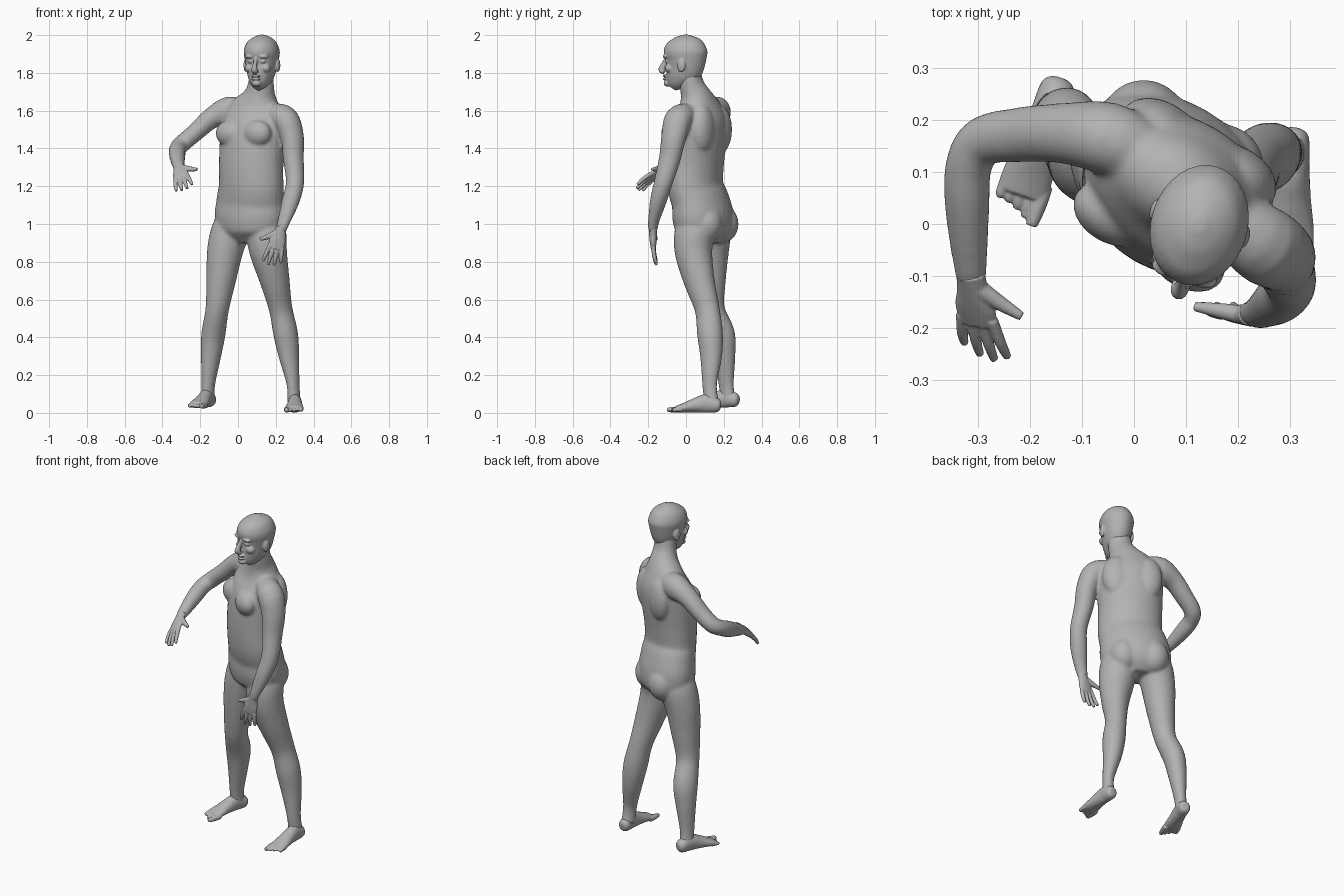
import bpy
import bmesh
from math import cos, sin, pi, radians
from mathutils import Matrix, Vector

if "Cube" in bpy.data.objects:
    bpy.data.objects.remove(bpy.data.objects["Cube"], do_unlink=True)

skin = bpy.data.materials.new("plain grey")
skin.use_nodes = True
GREY = (0.45, 0.45, 0.45, 1)
skin.diffuse_color = GREY
shader = next(n for n in skin.node_tree.nodes if n.type == "BSDF_PRINCIPLED")
shader.inputs["Base Color"].default_value = GREY
shader.inputs["Roughness"].default_value = 0.7


def blend(points, steps):
    """Smooth path through points that also carry their two radii."""
    out = []
    last = len(points) - 1
    for i in range(last):
        p0, p1, p2, p3 = (Vector(points[min(max(k, 0), last)])
                          for k in (i - 1, i, i + 1, i + 2))
        for k in range(steps):
            t = k / steps
            out.append((2 * p1 + (p2 - p0) * t
                        + (2 * p0 - 5 * p1 + 4 * p2 - p3) * t ** 2
                        + (3 * p1 - p0 - 3 * p2 + p3) * t ** 3) / 2)
    out.append(Vector(points[last]))
    return out


def tube(bm, points, hint, frame=Matrix(), sides=24, steps=4):
    """Closed limb of elliptical rings; first radius lies along the hint."""
    path = blend(points, steps)
    centres = [Vector(p[:3]) for p in path]
    rings = []
    for i, p in enumerate(path):
        along = (centres[min(i + 1, len(path) - 1)] - centres[max(i - 1, 0)]).normalized()
        u = Vector(hint)
        u = (u - along * u.dot(along)).normalized()
        v = along.cross(u)
        a, b = max(p[3], 0.003), max(p[4], 0.003)
        ring = []
        for k in range(sides):
            ang = 2 * pi * k / sides
            ring.append(bm.verts.new(frame @ (centres[i] + u * a * cos(ang) + v * b * sin(ang))))
        rings.append(ring)
    for low, high in zip(rings, rings[1:]):
        for k in range(sides):
            j = (k + 1) % sides
            bm.faces.new((low[k], low[j], high[j], high[k]))
    bm.faces.new(rings[0])
    bm.faces.new(rings[-1])


def ball(bm, pos, size, frame=Matrix()):
    mat = frame @ Matrix.Translation(pos) @ Matrix.Diagonal((*size, 1))
    bmesh.ops.create_uvsphere(bm, u_segments=20, v_segments=12, radius=1, matrix=mat)


def pair(bm, pos, size, frame):
    for side in (-1, 1):
        ball(bm, (side * pos[0], pos[1], pos[2]), size, frame)


def turned(x, y, degrees):
    """Frame with x to the model's left and y to its back."""
    return Matrix.Translation((x, y, 0)) @ Matrix.Rotation(-radians(degrees), 4, "Z")


def axes(origin, side, along):
    """Frame with x along side, y along the limb."""
    y = Vector(along).normalized()
    x = Vector(side)
    x = (x - y * x.dot(y)).normalized()
    mat = Matrix((x, y, x.cross(y))).transposed().to_4x4()
    mat.translation = Vector(origin)
    return mat


def finish(name, bm, voxel, passes):
    """Fuse the overlapping volumes into one smooth skin."""
    bmesh.ops.recalc_face_normals(bm, faces=bm.faces)
    mesh = bpy.data.meshes.new(name)
    bm.to_mesh(mesh)
    bm.free()
    mesh.materials.append(skin)
    mesh.shade_smooth()
    obj = bpy.data.objects.new(name, mesh)
    bpy.context.collection.objects.link(obj)
    fuse = obj.modifiers.new("fuse", "REMESH")
    fuse.mode = "VOXEL"
    fuse.voxel_size = voxel
    fuse.use_smooth_shade = True
    relax = obj.modifiers.new("relax", "SMOOTH")
    relax.factor = 0.5
    relax.iterations = passes
    return obj


# Body: trunk and neck, turned towards the model's right
body = bmesh.new()
across = (cos(radians(30)), -sin(radians(30)), 0)
trunk = [(.06, .10, .90, .09, .08), (.06, .10, .96, .18, .135),
         (.065, .09, 1.04, .20, .148), (.068, .075, 1.12, .192, .14),
         (.07, .05, 1.20, .182, .134), (.07, .05, 1.32, .18, .14),
         (.08, .06, 1.45, .185, .143), (.095, .07, 1.55, .185, .13),
         (.105, .065, 1.62, .15, .10), (.115, .05, 1.68, .09, .08),
         (.122, .03, 1.74, .07, .063), (.125, .015, 1.82, .065, .06)]
tube(body, trunk, across, sides=32)
chest = turned(.08, .06, 31)
pair(body, (.085, -.10, 1.48), (.08, .055, .07), chest)
pair(body, (.085, .085, 1.50), (.085, .06, .13), chest)
ball(body, (0, -.06, 1.24), (.13, .085, .12), chest)
pair(body, (.085, .065, 1.0), (.085, .085, .10), turned(.06, .095, 30))

# Legs
right_leg = [(-.02, .14, 1.02, .09, .10), (-.045, .135, .95, .10, .105),
             (-.07, .13, .85, .094, .097), (-.09, .13, .70, .077, .082),
             (-.11, .14, .55, .061, .066), (-.13, .19, .42, .062, .071),
             (-.143, .205, .30, .052, .058), (-.157, .213, .15, .034, .042),
             (-.16, .225, .06, .034, .042)]
left_leg = [(.14, .06, 1.02, .09, .10), (.15, .045, .95, .105, .107),
            (.161, .04, .85, .099, .10), (.195, .07, .70, .077, .084),
            (.226, .112, .55, .06, .068), (.252, .127, .42, .064, .07),
            (.27, .133, .30, .053, .06), (.292, .125, .15, .032, .041),
            (.297, .135, .05, .034, .042)]
for leg in (right_leg, left_leg):
    tube(body, leg, across)

# Arms: the right one raised and bent forward, the left one hanging
right_wrist = (-.313, -.11, 1.30)
left_wrist = (.225, -.175, .965)
tube(body, [(.03, .13, 1.60, .06, .06), (-.05, .165, 1.60, .074, .07),
            (-.14, .175, 1.56, .056, .058), (-.22, .172, 1.49, .048, .053),
            (-.29, .16, 1.43, .046, .048), (-.318, .115, 1.40, .045, .045),
            (-.322, .05, 1.37, .046, .044), (-.318, -.04, 1.33, .036, .037),
            (*right_wrist, .024, .029)], (0, 0, 1))
tube(body, [(.18, .01, 1.58, .06, .06), (.25, -.04, 1.555, .075, .07),
            (.287, -.065, 1.46, .068, .06), (.293, -.085, 1.35, .059, .054),
            (.302, -.12, 1.22, .05, .048), (.278, -.147, 1.12, .043, .048),
            (.245, -.17, 1.02, .029, .036), (*left_wrist, .023, .03)], (-.5, -.87, 0))
finish("body", body, .008, 8)

# Head
head = bmesh.new()
face = turned(.125, -.005, 17)
skull = [(0, -.075, 1.725, .022, .03), (0, -.06, 1.745, .045, .05),
         (0, -.035, 1.78, .065, .08), (0, -.01, 1.82, .077, .102),
         (0, .002, 1.865, .087, .109), (0, .003, 1.915, .093, .118),
         (0, .005, 1.96, .077, .097), (0, .005, 1.987, .048, .06),
         (0, .005, 2.002, .012, .015)]
tube(head, skull, (1, 0, 0), face, sides=32)
tube(head, [(0, -.10, 1.88, .010, .012), (0, -.115, 1.85, .010, .014),
            (0, -.130, 1.818, .016, .017), (0, -.115, 1.803, .019, .012)], (1, 0, 0), face)
pair(head, (.034, -.094, 1.887), (.032, .018, .011), face)
pair(head, (.033, -.089, 1.860), (.016, .013, .010), face)
pair(head, (.045, -.072, 1.825), (.026, .026, .024), face)
pair(head, (.088, .006, 1.84), (.012, .023, .036), face)
for lip in (1.784, 1.768):
    ball(head, (0, -.107, lip), (.026, .015, .007), face)
ball(head, (0, -.095, 1.745), (.026, .022, .018), face)
finish("head", head, .004, 3)


# Hands: palm, four fingers and thumb; bend is the curl towards the palm
def hand(name, wrist, thumb_side, along, bend):
    bm = bmesh.new()
    frame = axes(wrist, thumb_side, along)
    tube(bm, [(0, -.02, 0, .029, .023), (0, .02, 0, .033, .021),
              (0, .06, 0, .043, .018), (0, .10, 0, .040, .013)], (1, 0, 0), frame)
    for i, length in enumerate((.080, .092, .086, .066)):
        x = .033 - .022 * i
        tube(bm, [(x, .085, 0, .012, .012),
                  (x * 1.25, .10 + length / 2, bend / 3, .011, .011),
                  (x * 1.4, .10 + length, bend, .008, .008)],
             (1, 0, 0), frame, sides=12)
    tube(bm, [(.015, .015, 0, .018, .018), (.05, .045, bend / 2, .015, .015),
              (.092, .074, bend, .009, .009)], (0, 0, 1), frame, sides=12)
    finish(name, bm, .0035, 2)


hand("right_hand", right_wrist, (.8, -.1, .45), (.12, -.8, -.55), .015)
hand("left_hand", left_wrist, (-1, 0, 0), (-.28, .02, -1), -.015)


# Feet: heel, instep and ball, then five toes
def foot(name, heel, tip, inner):
    bm = bmesh.new()
    along = Vector(tip) - Vector(heel)
    frame = axes(heel, (inner, 0, 0), along)
    if inner < 0:  # keep local z pointing up on both feet
        frame = frame @ Matrix.Diagonal((1, 1, -1, 1))
    if (frame.to_3x3() @ Vector((0, 0, 1))).z < 0:
        frame = frame @ Matrix.Diagonal((1, 1, -1, 1))
    tube(bm, [(0, .004, .035, .016, .018), (0, .02, .038, .033, .036),
              (0, .08, .050, .036, .049), (0, .14, .040, .041, .038),
              (0, .20, .027, .049, .025), (0, .24, .020, .048, .017)], (1, 0, 0), frame)
    for i in range(5):
        x = .038 - .019 * i
        r = .016 if i == 0 else .011
        tube(bm, [(x, .21, .018, r, r), (x, .25, .017, r, r),
                  (x, along.length - .004 - .011 * i, r, r * .7, r * .7)],
             (1, 0, 0), frame, sides=12)
    finish(name, bm, .004, 2)


foot("right_foot", (-.14, .285, .03), (-.235, .005, .02), 1)
foot("left_foot", (.305, .188, 0), (.295, -.105, 0), -1)
